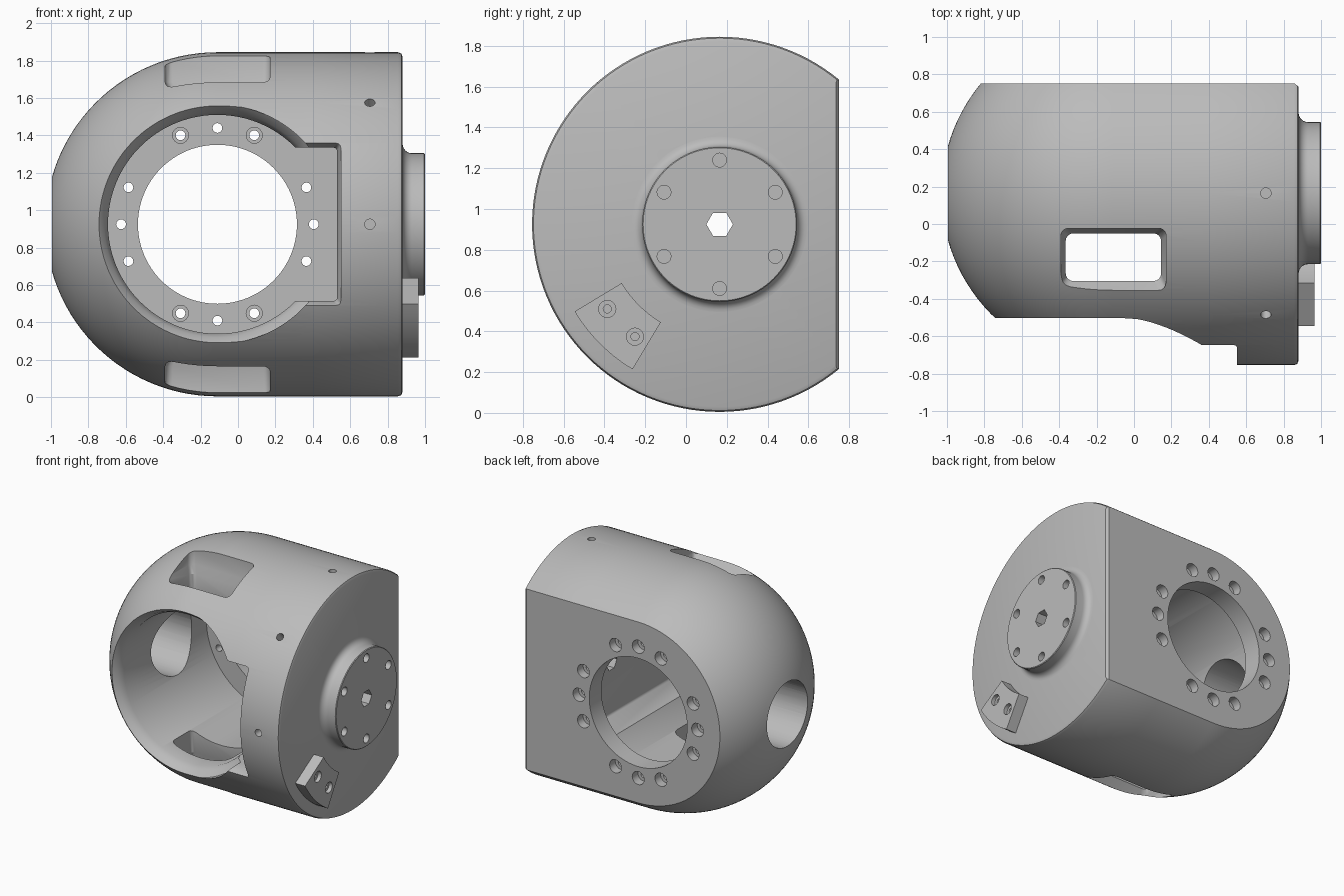
import bpy
from math import sin, cos, pi, radians, sqrt
from mathutils import Vector

if "Cube" in bpy.data.objects:
    bpy.data.objects.remove(bpy.data.objects["Cube"], do_unlink=True)

# Single cast-metal colour
metal = bpy.data.materials.new("cast grey metal")
metal.use_nodes = True
GREY = (0.5, 0.5, 0.5, 1)
metal.diffuse_color = GREY
metal.node_tree.nodes["Principled BSDF"].inputs["Base Color"].default_value = GREY

CX, CY, CZ = -0.11, 0.165, 0.925   # dome centre
R = 0.92                           # housing radius
BACK = 0.75                        # flat back plane
FACE = 0.88                        # flat end face


def loft(name, loops):
    """Closed solid through loops of equal point count."""
    n = len(loops[0])
    faces = [tuple(range(n))[::-1], tuple(range((len(loops) - 1) * n, len(loops) * n))]
    for k in range(len(loops) - 1):
        a = k * n
        faces += [(a + i, a + (i + 1) % n, a + n + (i + 1) % n, a + n + i) for i in range(n)]
    mesh = bpy.data.meshes.new(name)
    mesh.from_pydata([p for loop in loops for p in loop], [], faces)
    mesh.materials.append(metal)
    obj = bpy.data.objects.new(name, mesh)
    bpy.context.collection.objects.link(obj)
    bpy.context.view_layer.objects.active = obj
    bpy.ops.object.select_all(action='DESELECT')
    obj.select_set(True)
    bpy.ops.object.mode_set(mode='EDIT')
    bpy.ops.mesh.select_all(action='SELECT')
    bpy.ops.mesh.normals_make_consistent(inside=False)
    bpy.ops.object.mode_set(mode='OBJECT')
    return obj


def turned(name, origin, axis, profile, n=32):
    """Turned solid: profile is (distance along axis, radius)."""
    rot = Vector(axis).to_track_quat('Z', 'Y')
    return loft(name, [[Vector(origin) + rot @ Vector((r * cos(2 * pi * i / n),
                        r * sin(2 * pi * i / n), d)) for i in range(n)]
                       for d, r in profile])


def rounded_rect(u0, u1, v0, v1, r, steps=4):
    pts = []
    for q, (u, v) in enumerate(((u1 - r, v1 - r), (u0 + r, v1 - r),
                                (u0 + r, v0 + r), (u1 - r, v0 + r))):
        for s in range(steps + 1):
            a = pi / 2 * (q + s / steps)
            pts.append((u + r * cos(a), v + r * sin(a)))
    return pts


def cut(target, cutters):
    for c in cutters:
        m = target.modifiers.new("cut", 'BOOLEAN')
        m.operation, m.solver, m.object = 'DIFFERENCE', 'EXACT', c
    bpy.context.view_layer.update()
    mesh = bpy.data.meshes.new_from_object(
        target.evaluated_get(bpy.context.evaluated_depsgraph_get()))
    target.modifiers.clear()
    target.data = mesh
    for c in cutters:
        bpy.data.objects.remove(c, do_unlink=True)


def smooth(obj, angle=30):
    bpy.ops.object.select_all(action='DESELECT')
    obj.select_set(True)
    bpy.context.view_layer.objects.active = obj
    bpy.ops.object.shade_smooth_by_angle(angle=radians(angle))


# Housing: dome flowing into a barrel with a rounded end rim
profile = []
for i in range(25):
    a = radians(12 + 78 * i / 24)
    profile.append((CX - R * cos(a), R * sin(a)))
profile += [(0.4, R), (FACE - 0.025, R), (FACE - 0.007, R - 0.007), (FACE, R - 0.025)]
housing = turned("housing", (0, CY, CZ), (1, 0, 0), profile, 128)

cutters = []
# Flat back, with a slightly eased edge along the end face
box = [(-2, BACK), (FACE - 0.02, BACK), (FACE, BACK - 0.015),
       (2, BACK - 0.015), (2, 2), (-2, 2)]
cutters.append(loft("back_cut", [[(x, y, z) for x, y in box] for z in (-1, 3)]))

# Front bore with flared lip, and the opening in the back plate
cutters.append(turned("bore_cut", (CX, 0, CZ), (0, 1, 0),
                      [(-1, 0.64), (-0.51, 0.64), (-0.47, 0.605), (-0.42, 0.585), (0.6, 0.585)], 96))
cutters.append(turned("back_opening_cut", (CX, 0, CZ), (0, 1, 0), [(0.5, 0.425), (1, 0.425)], 96))

# Side notch beside the bore
cutters.append(loft("notch_cut", [
    [(x, y, z) for x, z in rounded_rect(0, x1, CZ - h, CZ + h, 0.02)]
    for y, x1, h in ((-1, 0.55, 0.44), (-0.66, 0.55, 0.44), (-0.6, 0.53, 0.41), (0.6, 0.53, 0.41))]))

# Windows through the top and bottom walls, flared outward
for side in (1, -1):
    cutters.append(loft("window_cut", [
        [(x, y, CZ + side * d) for x, y in rounded_rect(-0.365 - g, 0.145 + g, -0.305 - f, -0.05 + g, 0.04)]
        for d, g, f in ((0.3, 0, 0), (0.7, 0, 0), (0.76, 0.025, 0.05), (1.1, 0.03, 0.055))]))

# Dome tip hole and the hexagonal centre hole
cutters.append(turned("dome_hole_cut", (0, CY, CZ), (1, 0, 0), [(-1.3, 0.252), (-0.4, 0.252)], 64))
cutters.append(turned("shaft_cut", (0, CY, CZ), (1, 0, 0), [(0.3, 0.065), (1.2, 0.065)], 6))

# Counterbored bolt holes in four groups of three
for quarter in range(4):
    for off in (-22.5, 0, 22.5):
        a = radians(90 * quarter + off)
        pos = (CX + 0.515 * cos(a), 0, CZ + 0.515 * sin(a))
        steps = [(0.5, 0.026), (0.68, 0.026), (0.68, 0.052), (0.9, 0.052)]
        if quarter % 2 and off:
            steps = [(0.5, 0.043), (0.62, 0.043), (0.62, 0.026)] + steps[1:]
        cutters.append(turned("bolt_cut", pos, (0, 1, 0), steps, 16))

# Radial set-screw holes round the barrel
for deg in (90, 135, 180):
    a = radians(deg)
    cutters.append(turned("screw_cut", (0.705, CY, CZ), (0, cos(a), sin(a)),
                          [(0.82, 0.028), (1.1, 0.028)], 16))
cut(housing, cutters)
smooth(housing)

# Output flange with filleted foot
foot = [(FACE - 0.03, 0.43)]
for i in range(7):
    a = pi / 2 * i / 6
    foot.append((FACE + 0.05 * (1 - cos(a)), 0.43 - 0.05 * sin(a)))
flange = turned("output_flange", (0, CY, CZ), (1, 0, 0), foot + [(0.995, 0.38), (1.0, 0.375)], 96)
holes = [turned("flange_shaft_cut", (0, CY, CZ), (1, 0, 0), [(0.3, 0.065), (1.2, 0.065)], 6)]
for k in range(6):
    a = radians(30 + 60 * k)
    holes.append(turned("flange_bolt_cut", (0, CY + 0.315 * cos(a), CZ + 0.315 * sin(a)),
                        (1, 0, 0), [(0.92, 0.034), (1.1, 0.034)], 20))
cut(flange, holes)
smooth(flange)

# Curved stop block on the end face
arc = [(r, radians(d)) for r, span in ((0.56, range(211, 240, 4)), (0.83, range(239, 210, -4)))
       for d in span]
block = loft("stop_block", [[(x, CY + r * cos(a), CZ + r * sin(a)) for r, a in arc]
                            for x in (FACE - 0.02, 0.965)])
cut(block, [turned("block_bolt_cut", (0, CY + 0.69 * cos(radians(d)), CZ + 0.69 * sin(radians(d))),
                   (1, 0, 0), [(0.89, 0.02), (0.935, 0.02), (0.935, 0.042), (1.1, 0.042)], 20)
            for d in (217, 233)])
smooth(block)
